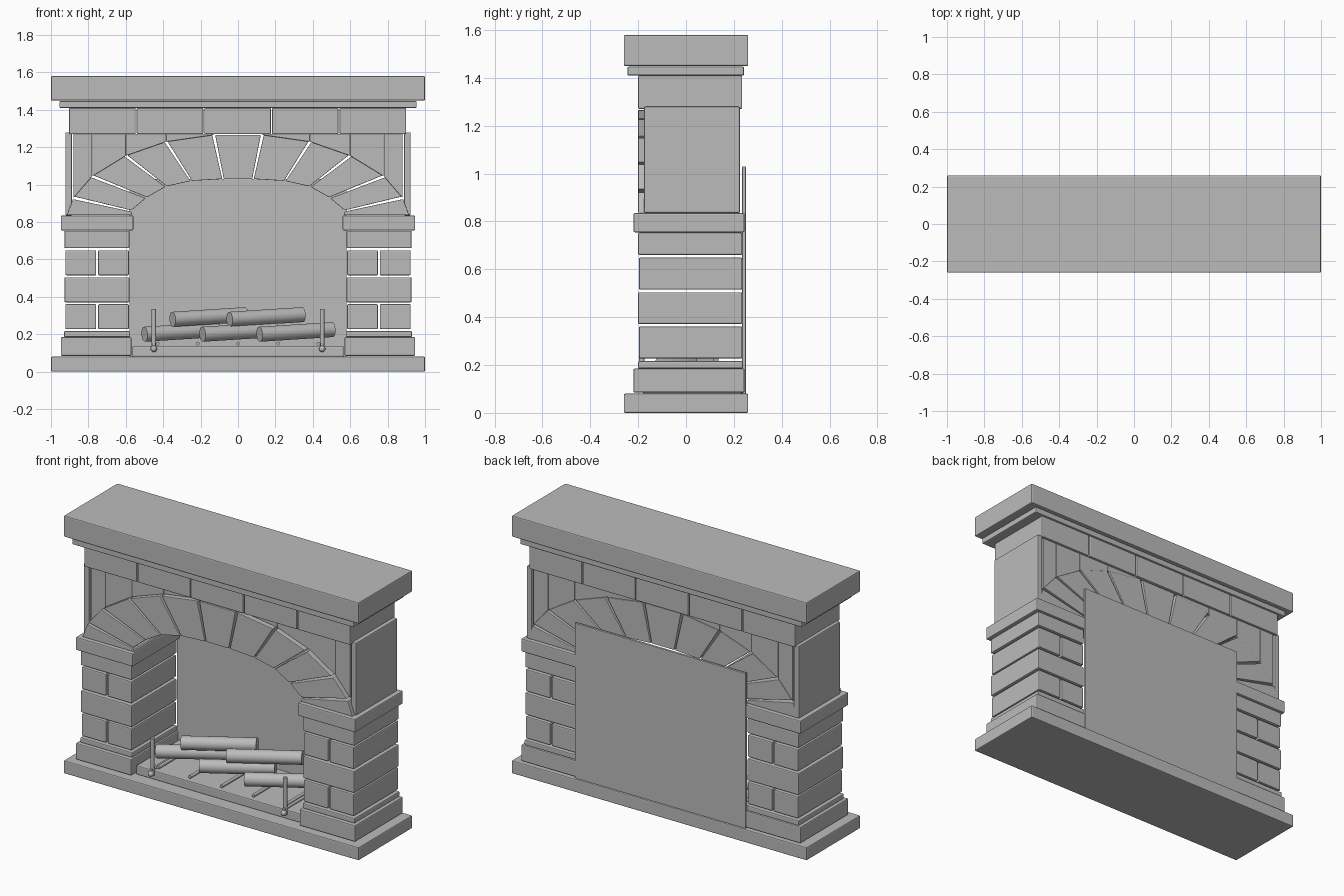
import bpy, bmesh
from math import radians
from mathutils import Vector

default = bpy.data.objects.get("Cube")
if default:
    bpy.data.objects.remove(default, do_unlink=True)

stone = bpy.data.materials.new("grey_stone")
stone.use_nodes = True
grey = (0.5, 0.5, 0.5, 1)
stone.diffuse_color = grey
stone.node_tree.nodes["Principled BSDF"].inputs["Base Color"].default_value = grey


def finish(name, bm, bevel=0.0):
    bmesh.ops.recalc_face_normals(bm, faces=bm.faces[:])
    mesh = bpy.data.meshes.new(name)
    bm.to_mesh(mesh)
    bm.free()
    mesh.materials.append(stone)
    obj = bpy.data.objects.new(name, mesh)
    bpy.context.collection.objects.link(obj)
    if bevel:
        mod = obj.modifiers.new("worn_edges", 'BEVEL')
        mod.width, mod.segments, mod.limit_method = bevel, 2, 'ANGLE'
    return obj


def slab(name, outline, y0, y1, bevel=0.006):
    """Extrude an (x, z) outline from y0 to y1."""
    bm = bmesh.new()
    face = bm.faces.new([bm.verts.new((x, y0, z)) for x, z in outline])
    new = bmesh.ops.extrude_face_region(bm, geom=[face])["geom"]
    verts = [v for v in new if isinstance(v, bmesh.types.BMVert)]
    bmesh.ops.translate(bm, verts=verts, vec=(0, y1 - y0, 0))
    return finish(name, bm, bevel)


def box(name, x0, x1, y0, y1, z0, z1, bevel=0.006):
    return slab(name, [(x0, z0), (x1, z0), (x1, z1), (x0, z1)], y0, y1, bevel)


def rod(name, start, end, radius, sides=16):
    a, b = Vector(start), Vector(end)
    bm = bmesh.new()
    bmesh.ops.create_cone(bm, cap_ends=True, segments=sides, radius1=radius,
                          radius2=radius, depth=(b - a).length)
    obj = finish(name, bm)
    obj.location = (a + b) / 2
    obj.rotation_euler = (b - a).to_track_quat('Z', 'Y').to_euler()
    smooth(obj)
    return obj


def smooth(obj):
    bpy.ops.object.select_all(action='DESELECT')
    obj.select_set(True)
    bpy.context.view_layer.objects.active = obj
    bpy.ops.object.shade_smooth_by_angle(angle=radians(40))


# Base, hearth floor, back panel and mantel
box("base", -1, 1, -0.26, 0.26, 0, 0.08)
box("hearth_floor", -0.565, 0.565, -0.18, 0.235, 0.08, 0.135)
box("back_panel", -0.58, 0.58, 0.235, 0.25, 0.08, 1.03, 0.002)
box("mantel_moulding", -0.955, 0.955, -0.245, 0.243, 1.41, 1.447)
box("mantel_shelf", -1, 1, -0.26, 0.26, 1.45, 1.58)

# Row of blocks under the mantel
for i in range(5):
    x = -0.903 + i * 0.3615
    box("frieze_block", x, x + 0.356, -0.2, 0.235, 1.27, 1.41)

# Arch joints: outer point, inner point
joints = [((0.915, 0.837), (0.565, 0.837)), ((0.88, 0.93), (0.573, 0.86)),
          ((0.78, 1.045), (0.49, 0.93)), ((0.60, 1.155), (0.385, 0.99)),
          ((0.385, 1.23), (0.25, 1.02)), ((0.13, 1.266), (0.08, 1.03))]


def mirrored(points, side):
    return [(x * side, z) for x, z in points]


def inset(p, q, amount):
    """Move p towards q by a fixed amount."""
    p, q = Vector(p), Vector(q)
    return tuple(p + (q - p).normalized() * amount)


def voussoir(a, b, side, first=False):
    (ao, ai), (bo, bi) = a, b
    gap = 0 if first else 0.008
    outline = [inset(ao, bo, gap), inset(bo, ao, 0.008),
               inset(bi, ai, 0.004), inset(ai, bi, gap / 2)]
    slab("arch_stone", mirrored(outline, side), -0.2, 0.225, 0.003)


for side in (-1, 1):
    # Piers: plinth, courses of brick and cap
    def pier(name, xa, xb, y0, y1, z0, z1):
        box(name, *sorted((xa * side, xb * side)), y0, y1, z0, z1)

    pier("pier_plinth", 0.57, 0.947, -0.22, 0.245, 0.085, 0.185)
    pier("pier_footing", 0.577, 0.93, -0.2, 0.238, 0.185, 0.217)
    for z in (0.227, 0.515):
        pier("outer_brick", 0.758, 0.923, -0.197, 0.235, z, z + 0.134)
        pier("inner_brick", 0.583, 0.748, -0.197, 0.235, z, z + 0.134)
    pier("long_brick", 0.58, 0.928, -0.2, 0.235, 0.371, 0.504)
    pier("top_brick", 0.58, 0.928, -0.2, 0.235, 0.66, 0.753)
    pier("pier_cap", 0.56, 0.947, -0.22, 0.245, 0.755, 0.835)

    # Side panel and boards above the arch
    pier("side_panel", 0.888, 0.923, -0.175, 0.225, 0.835, 1.28)
    for a, b in zip(joints[1:], joints[2:]):
        (xa, za), (xb, zb) = a[0], b[0]
        outline = [(xa - 0.001, za), (xa - 0.001, 1.27), (xb, 1.27), (xb, zb)]
        slab("spandrel_board", mirrored(outline, side), -0.17, 0.222, 0.002)

    # Arch stones on this side
    for i in range(5):
        voussoir(joints[i], joints[i + 1], side, i == 0)

    # Firedog: upright, foot rail and front knob
    x = 0.45 * side
    rod("firedog_post", (x, -0.185, 0.11), (x, -0.185, 0.335), 0.012)
    rod("firedog_rail", (x, -0.2, 0.145), (x, 0.13, 0.145), 0.009)
    bm = bmesh.new()
    bmesh.ops.create_uvsphere(bm, u_segments=16, v_segments=10, radius=0.017)
    knob = finish("firedog_knob", bm)
    knob.location = (x, -0.2, 0.122)
    smooth(knob)

# Keystone
(ox, oz), (ix, iz) = joints[-1]
slab("keystone", [(-ox + 0.008, oz), (ox - 0.008, oz), (ix - 0.004, iz), (-ix + 0.004, iz)],
     -0.2, 0.225, 0.003)

# Grate bars
for i in range(-2, 3):
    rod("grate_bar", (i * 0.215, -0.16, 0.15), (i * 0.215, 0.13, 0.15), 0.01, 12)

# Logs: lower row of three, upper row of two
for x, y, z in ((-0.5, -0.075, 0.2), (-0.19, -0.095, 0.2), (0.115, -0.095, 0.2),
                (-0.35, -0.045, 0.28), (-0.045, -0.04, 0.28)):
    rod("log", (x, y, z), (x + 0.39, y + 0.175, z + 0.025), 0.04, 24)
